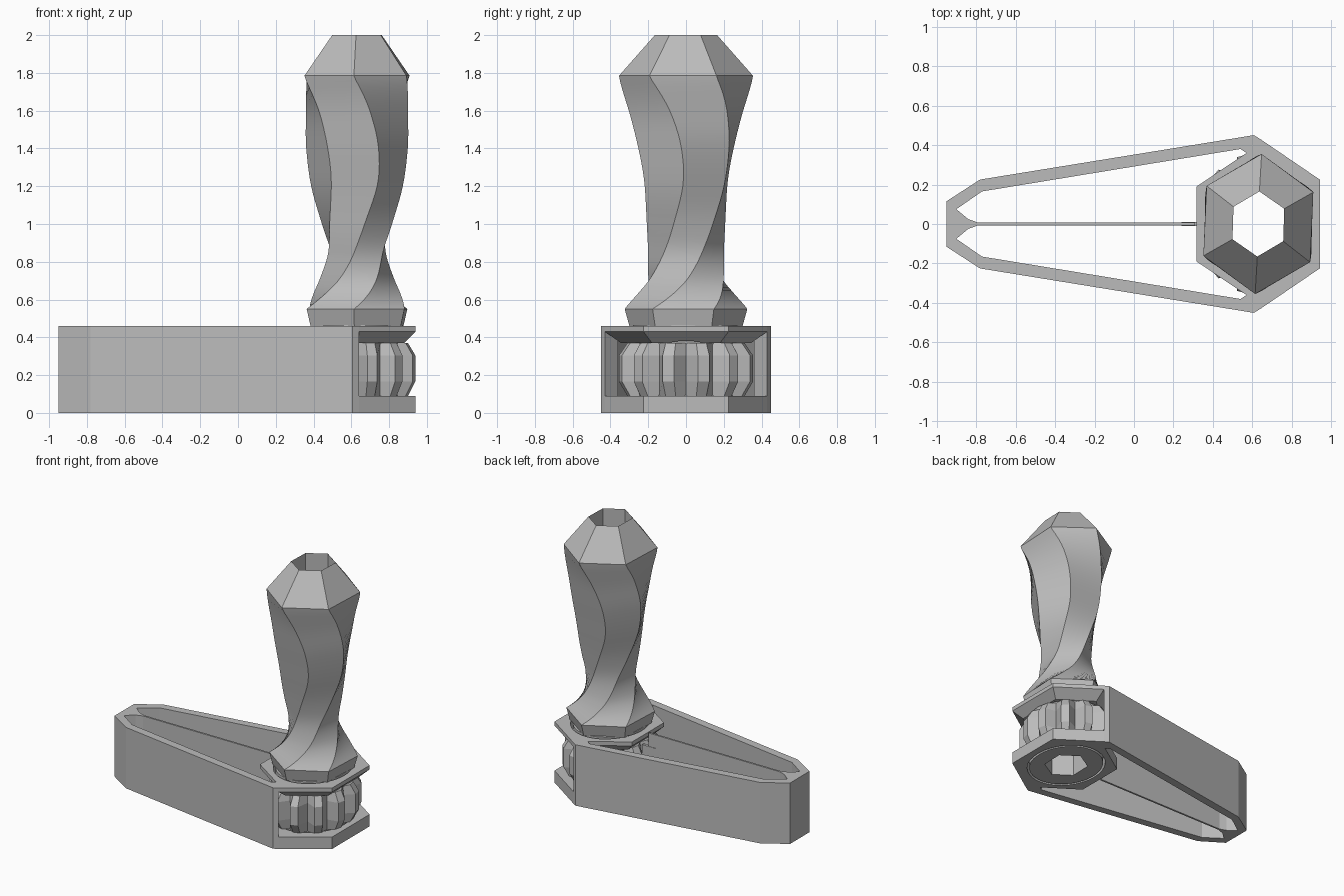
import bpy, bmesh, math

if "Cube" in bpy.data.objects:
    bpy.data.objects.remove(bpy.data.objects["Cube"])

CX = 0.63      # x of the spindle axis
SX = 0.87      # the round parts are narrower in x than in y

grey = bpy.data.materials.new("plain_grey")
grey.diffuse_color = (0.5, 0.5, 0.5, 1)
grey.use_nodes = True
grey.node_tree.nodes["Principled BSDF"].inputs["Base Color"].default_value = grey.diffuse_color


def loft(name, rings, cap_start=True, cap_end=True, smooth=None):
    """Skin a list of equal-length point rings."""
    bm = bmesh.new()
    loops = [[bm.verts.new(p) for p in ring] for ring in rings]
    n = len(loops[0])
    for a, b in zip(loops, loops[1:]):
        for i in range(n):
            j = (i + 1) % n
            bm.faces.new((a[i], a[j], b[j], b[i]))
    if cap_start:
        bm.faces.new(loops[0][::-1])
    if cap_end:
        bm.faces.new(loops[-1])
    bmesh.ops.recalc_face_normals(bm, faces=bm.faces)
    me = bpy.data.meshes.new(name)
    bm.to_mesh(me)
    bm.free()
    me.materials.append(grey)
    if smooth:
        me.shade_smooth()
        me.set_sharp_from_angle(angle=math.radians(smooth))
    ob = bpy.data.objects.new(name, me)
    bpy.context.collection.objects.link(ob)
    return ob


def at_z(pts, z, s=1.0):
    return [(CX + (x - CX) * s, y * s, z) for x, y in pts]


def ring(n, r, z, deg=90.0, sx=SX):
    return [(CX + sx * r * math.cos(math.radians(deg + 360 * i / n)),
             r * math.sin(math.radians(deg + 360 * i / n)), z) for i in range(n)]


def mirrored(half):
    return half + [(x, -y) for x, y in reversed(half)]


def cut(ob, cutter):
    m = ob.modifiers.new("hole", 'BOOLEAN')
    m.operation = 'DIFFERENCE'
    m.solver = 'EXACT'
    m.object = cutter


def helper(name, rings):
    ob = loft(name, rings)
    ob.hide_render = True
    ob.hide_viewport = False
    ob.display_type = 'WIRE'
    return ob


# Cutters: hexagonal bore and round bearing hole
bore = helper("bore_cutter", [ring(6, 0.165, z, 88, 0.9) for z in (-0.1, 0.6)])
bearing = helper("bearing_cutter", [ring(48, 0.30, z) for z in (-0.1, 0.6)])

# Side walls, nose and thin flexible tongue, all one profile
half = [(0.31, 0.007), (-0.79, 0.007), (-0.84, 0.025), (-0.90, 0.075),
        (-0.77, 0.165), (0.54, 0.38), (0.57, 0.36), (0.64, 0.43),
        (0.607, 0.45), (-0.78, 0.225), (-0.95, 0.115)]
frame_pts = mirrored(half)
loft("frame_walls", [at_z(frame_pts, 0), at_z(frame_pts, 0.46)])
tip = [(0.24, 0.010), (0.36, 0.010), (0.36, -0.010), (0.24, -0.010)]
loft("tongue_tip", [at_z(tip, 0.10), at_z(tip, 0.36)])

# Bearing plates below and above the gear
plate = mirrored([(0.317, 0.19), (0.57, 0.36), (0.64, 0.43), (0.941, 0.225)])
low = loft("bottom_plate", [at_z(plate, 0), at_z(plate, 0.09)])
top = loft("top_plate", [at_z(plate, 0.37, 0.8), at_z(plate, 0.43), at_z(plate, 0.46)])
for p in (low, top):
    cut(p, bearing)

# Gear with twelve chamfered teeth, a valley facing the tongue
def gear_ring(tip_r, z):
    pts = []
    for i in range(12):
        for deg, r in ((0, 0.28), (10, tip_r), (20, tip_r)):
            a = math.radians(30 * i + deg)
            pts.append((CX + SX * r * math.cos(a), r * math.sin(a), z))
    return pts


gear = loft("ratchet_gear", [gear_ring(r, z) for r, z in
                             ((0.315, 0.09), (0.36, 0.165), (0.36, 0.305), (0.315, 0.37))])
cut(gear, bore)

# Spindle journals running in the plates
for name, z0, z1 in (("lower_journal", 0.0, 0.095), ("upper_journal", 0.365, 0.465)):
    cut(loft(name, [ring(48, 0.283, z0), ring(48, 0.283, z1)], smooth=30), bore)

# Twisted handle grip: height, radius, twist, x squash
rows = [(0.55, 0.325, -63, 0.92), (0.63, 0.265, -45, 0.90), (0.72, 0.222, -26, 0.87),
        (0.85, 0.202, -5, 0.83), (1.00, 0.212, 12, 0.92), (1.20, 0.243, 26, 1.0),
        (1.40, 0.278, 25, 0.97), (1.60, 0.312, 14, 0.90), (1.78, 0.355, -3, 0.88)]


def spline(p0, p1, p2, p3, t):
    return [0.5 * (2 * b + (c - a) * t + (2 * a - 5 * b + 4 * c - d) * t * t
                   + (3 * b - a - 3 * c + d) * t ** 3) for a, b, c, d in zip(p0, p1, p2, p3)]


rings = [ring(6, 0.30, 0.46, 27, 0.92)]
last = len(rows) - 1
for i in range(last):
    for k in range(5):
        z, r, deg, sx = spline(rows[max(i - 1, 0)], rows[i], rows[i + 1],
                               rows[min(i + 2, last)], k / 5)
        rings.append(ring(6, r, z, 90 + deg, sx))
rings.append(ring(6, 0.355, 1.785, 87, 0.88))
# Tapered end, then the bore wall back down
rings += [ring(6, 0.165, 2.0, 88, 0.9), ring(6, 0.165, 0.46, 88, 0.9)]
loft("twisted_handle", rings, cap_start=False, cap_end=False, smooth=28)
